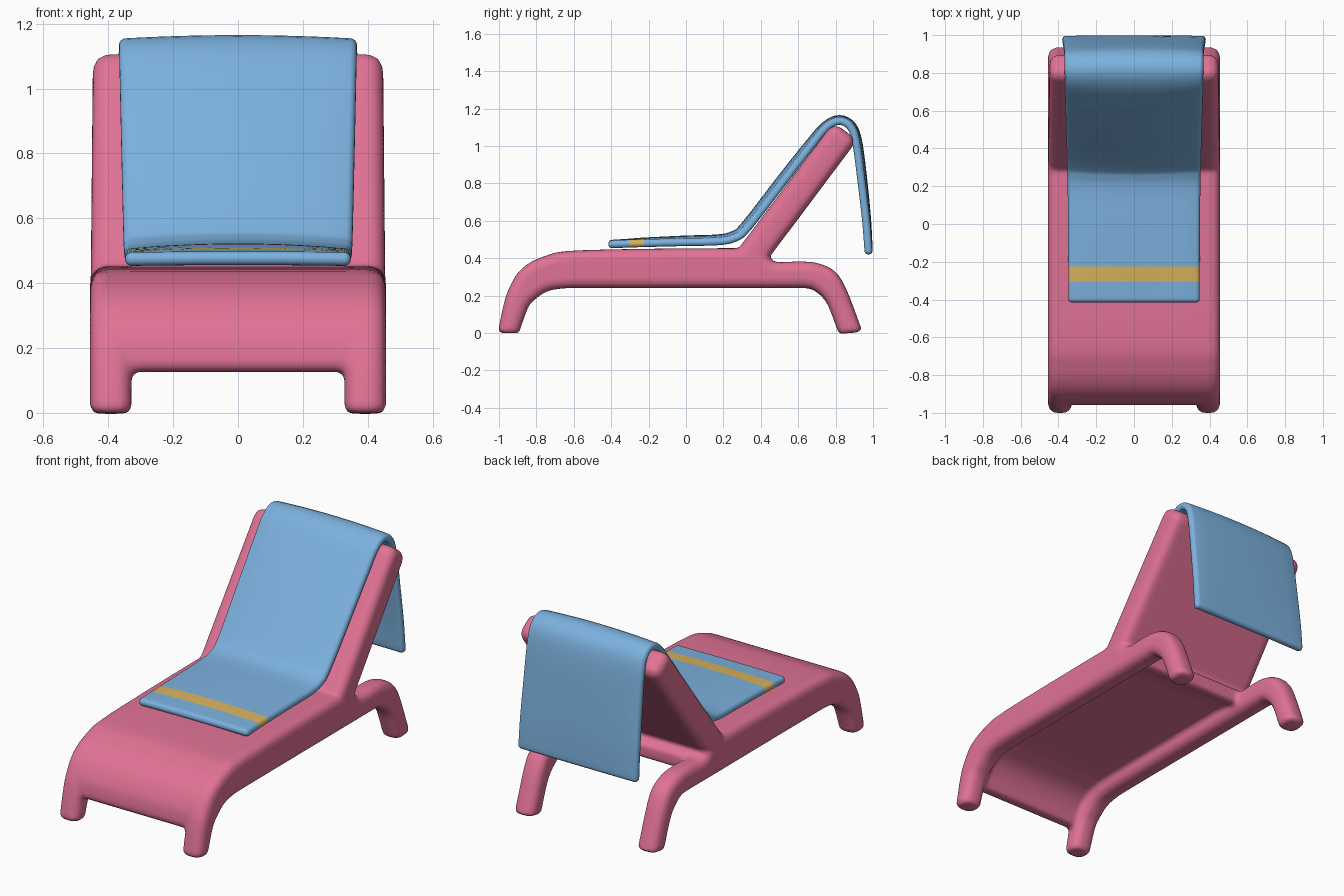
import bpy, bmesh, math
from mathutils import Vector

cube = bpy.data.objects.get("Cube")
if cube:
    bpy.data.objects.remove(cube, do_unlink=True)


def material(name, rgb):
    m = bpy.data.materials.new(name)
    m.use_nodes = True
    m.diffuse_color = (*rgb, 1)
    m.node_tree.nodes["Principled BSDF"].inputs["Base Color"].default_value = (*rgb, 1)
    return m


pink = material("pink plastic", (0.75, 0.17, 0.30))
blue = material("blue cloth", (0.20, 0.44, 0.73))
yellow = material("yellow stripe", (0.68, 0.45, 0.11))


def spline(keys, steps=4):
    """Catmull-Rom through vectors of any size."""
    out = []
    for i in range(len(keys) - 1):
        a, b = keys[max(i - 1, 0)], keys[i]
        c, d = keys[i + 1], keys[min(i + 2, len(keys) - 1)]
        for s in range(steps):
            t = s / steps
            out.append(0.5 * (2 * b + (c - a) * t + (2 * a - 5 * b + 4 * c - d) * t * t
                              + (3 * b - a - 3 * c + d) * t ** 3))
    return out + [keys[-1]]


def ring(bm, cx, mid, n, hx, ht, r, crown):
    """Rounded rectangle across x and the direction n, arched by crown."""
    r = max(min(r, hx, ht), 0.001)
    points = []
    for q, (sx, st) in enumerate(((1, 1), (-1, 1), (-1, -1), (1, -1))):
        for k in range(5):
            a = (q + k / 4) * math.pi / 2
            points.append((sx * (hx - r) + r * math.cos(a), st * (ht - r) + r * math.sin(a)))
        if q in (0, 2):
            points += [(sx * (hx - r) * (1 - k / 5), st * ht) for k in range(1, 10)]
    verts = []
    for u, w in points:
        w += crown * (1 - (u / hx) ** 2)
        verts.append(bm.verts.new((cx + u, mid.x + n.x * w, mid.y + n.y * w)))
    return verts


def sweep(bm, cx, stations, r, end):
    """Stations are (outer y, outer z, inner y, inner z, half width, crown)."""
    sections = []
    for s in stations:
        outer, inner = Vector(s[0:2]), Vector(s[2:4])
        n = (outer - inner).normalized()
        sections.append([(outer + inner) / 2, n, s[4], (outer - inner).length / 2, r, s[5]])

    def cap(sec, sign):
        mid, n, hx, ht, rr, crown = sec
        tangent = Vector((n.y, -n.x)) * sign
        res = []
        for k in range(1, 5):
            a = k * math.pi / 8
            inset = end * (1 - math.cos(a)) * 0.98
            res.append([mid + tangent * end * math.sin(a), n,
                        hx - inset, ht - inset, rr - inset, crown])
        return res

    sections = cap(sections[0], -1)[::-1] + sections + cap(sections[-1], 1)
    rings = [ring(bm, cx, *s) for s in sections]
    for a, b in zip(rings, rings[1:]):
        for i in range(len(a)):
            j = (i + 1) % len(a)
            bm.faces.new((a[i], a[j], b[j], b[i]))
    bm.faces.new(rings[0])
    bm.faces.new(rings[-1])


def finish(bm, name, mats):
    bmesh.ops.recalc_face_normals(bm, faces=bm.faces)
    for f in bm.faces:
        f.smooth = True
    me = bpy.data.meshes.new(name)
    bm.to_mesh(me)
    bm.free()
    for m in mats:
        me.materials.append(m)
    ob = bpy.data.objects.new(name, me)
    bpy.context.collection.objects.link(ob)
    return ob


# Side rail outline: outer and inner points from front foot to rear foot
rail = [(-1.003, 0.02, -0.887, 0.018), (-0.973, 0.16, -0.842, 0.14),
        (-0.943, 0.245, -0.8, 0.185), (-0.876, 0.345, -0.745, 0.221),
        (-0.754, 0.411, -0.667, 0.237), (-0.56, 0.442, -0.52, 0.24),
        (0.2, 0.453, 0.2, 0.24), (0.38, 0.443, 0.38, 0.24),
        (0.47, 0.382, 0.47, 0.24), (0.6, 0.382, 0.6, 0.24),
        (0.7, 0.374, 0.667, 0.235), (0.795, 0.33, 0.72, 0.2),
        (0.857, 0.235, 0.76, 0.145), (0.937, 0.025, 0.81, 0.014)]

bm = bmesh.new()
for side in (-1, 1):
    sweep(bm, side * 0.392, spline([Vector((*p, 0.064, 0)) for p in rail]), 0.048, 0.02)

# Deck that follows the top of the rails, a little inside them at the front
deck = []
for i, p in enumerate(rail[1:9]):
    o, inner = Vector(p[:2]), Vector(p[2:])
    near, far = (0.1, 0.7) if i == 0 else (0, 0.66)
    deck.append(Vector((*o.lerp(inner, near), *o.lerp(inner, far), 0.449, 0)))
sweep(bm, 0, spline(deck), 0.045, 0.025)

# Sloping backrest slab
sweep(bm, 0, [(0.285, 0.457, 0.412, 0.36, 0.454, 0),
              (0.759, 1.086, 0.886, 0.991, 0.448, 0)], 0.048, 0.05)

# Fuse into one moulded shell
frame = finish(bm, "lounger_frame", [pink])
fuse = frame.modifiers.new("fuse", "REMESH")
fuse.mode = "VOXEL"
fuse.voxel_size = 0.012
fuse.use_smooth_shade = True
soften = frame.modifiers.new("soften", "SMOOTH")
soften.factor = 0.5
soften.iterations = 6

# Towel draped over the seat and backrest: y, z, half width, crown
path = [(-0.395, 0.474, 0.348, 0.003), (-0.305, 0.477, 0.348, 0.006),
        (-0.225, 0.479, 0.348, 0.01), (0, 0.484, 0.349, 0.016),
        (0.17, 0.488, 0.351, 0.018), (0.26, 0.506, 0.352, 0.02),
        (0.33, 0.56, 0.354, 0.022), (0.53, 0.818, 0.36, 0.022),
        (0.67, 1.0, 0.364, 0.018), (0.75, 1.098, 0.366, 0.013),
        (0.82, 1.133, 0.367, 0.011), (0.88, 1.1, 0.368, 0.012),
        (0.91, 1.01, 0.37, 0.013), (0.938, 0.8, 0.374, 0.012),
        (0.962, 0.6, 0.378, 0.007), (0.975, 0.44, 0.38, 0.002)]
line = spline([Vector(p) for p in path])
towel_stations = []
for i, p in enumerate(line):
    t = line[min(i + 1, len(line) - 1)] - line[max(i - 1, 0)]
    n = Vector((-t.y, t.x)).normalized() * 0.021
    towel_stations.append((p.x + n.x, p.y + n.y, p.x - n.x, p.y - n.y, p.z, p.w))
bm = bmesh.new()
sweep(bm, 0, towel_stations, 0.02, 0.02)
for f in bm.faces:
    if -0.305 < f.calc_center_median().y < -0.225:
        f.material_index = 1
finish(bm, "towel", [blue, yellow])
